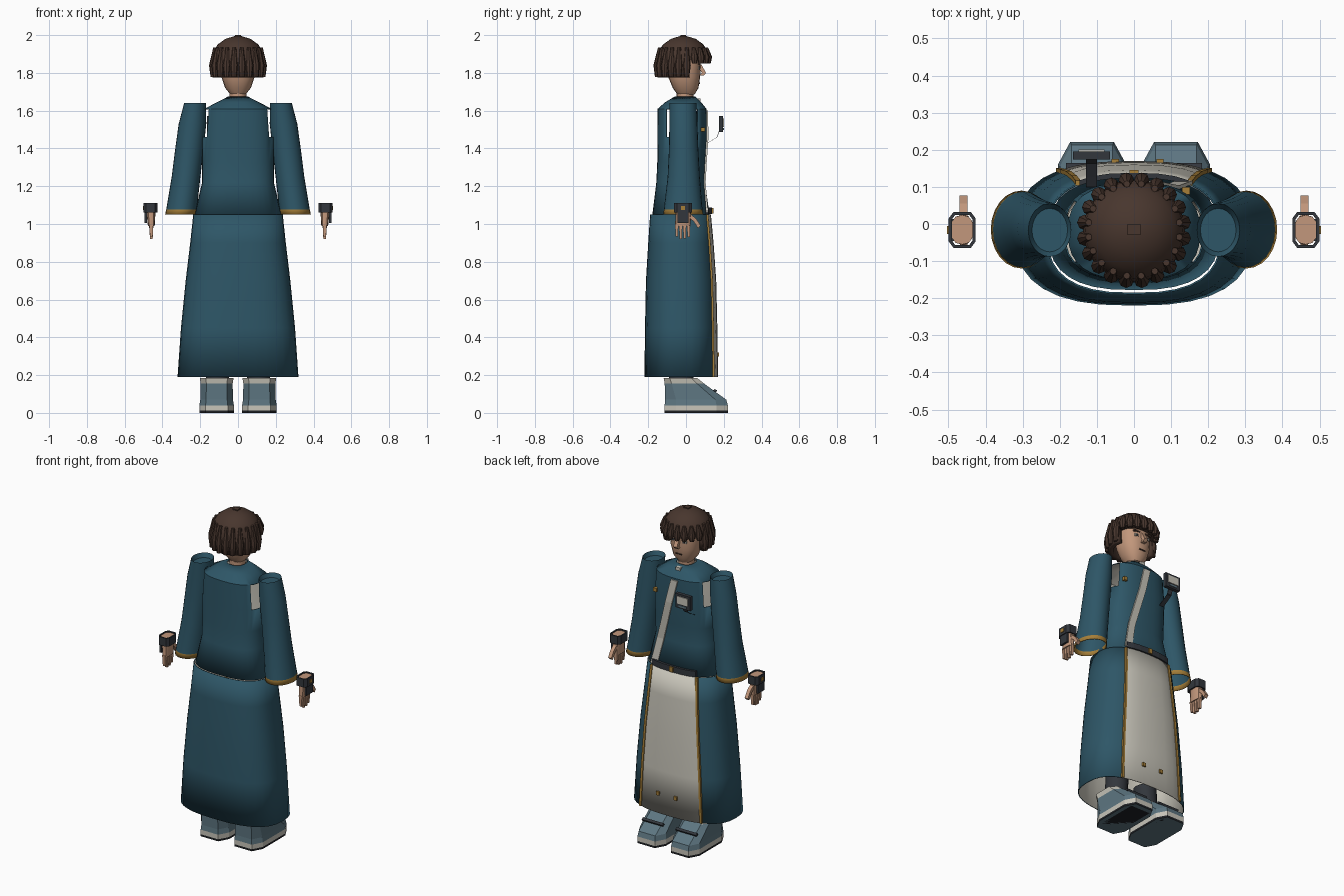
import bpy, bmesh, math
from mathutils import Vector

cube = bpy.data.objects.get("Cube")
if cube:
    bpy.data.objects.remove(cube, do_unlink=True)


def material(name, r, g, b):
    m = bpy.data.materials.new(name)
    m.use_nodes = True
    m.diffuse_color = (r, g, b, 1)
    m.node_tree.nodes["Principled BSDF"].inputs["Base Color"].default_value = (r, g, b, 1)
    return m


TEAL = material("teal cloth", .027, .093, .135)
HAIR = material("brown hair", .065, .037, .027)
SKIN = material("skin", .54, .31, .2)
CREAM = material("off white cloth", .58, .56, .49)
GOLD = material("gold trim", .38, .21, .04)
BOOT = material("grey blue boot", .11, .18, .22)
DARK = material("dark grey", .032, .037, .045)
SOLE = material("black sole", .013, .015, .018)


def finish(name, bm, mats, smooth=True, thick=0, lining=0):
    bmesh.ops.recalc_face_normals(bm, faces=bm.faces)
    mesh = bpy.data.meshes.new(name)
    bm.to_mesh(mesh)
    bm.free()
    ob = bpy.data.objects.new(name, mesh)
    bpy.context.collection.objects.link(ob)
    for m in mats:
        mesh.materials.append(m)
    if thick:
        mod = ob.modifiers.new("thickness", 'SOLIDIFY')
        mod.thickness = thick
        mod.offset = -1
        mod.material_offset = lining
    if smooth:
        bpy.ops.object.select_all(action='DESELECT')
        ob.select_set(True)
        bpy.context.view_layer.objects.active = ob
        bpy.ops.object.shade_smooth_by_angle(angle=math.radians(35))
    return ob


def ring_point(ring, t, p):
    # point on a rounded ring given as z, centre x, half width, back y, front y
    z, cx, rx, y0, y1 = ring
    def f(v):
        return math.copysign(abs(v) ** (2 / p), v)
    return Vector((cx + rx * f(math.cos(t)), (y0 + y1) / 2 + (y1 - y0) / 2 * f(math.sin(t)), z))


def loft(name, rings, mats, n=24, p=2.0, rot=0, pick=None, skip=None,
         caps=(True, True), side=1, **kw):
    bm = bmesh.new()
    rows = []
    for r in rings:
        pts = [ring_point(r, math.tau * (j + rot) / n, p) for j in range(n)]
        rows.append([bm.verts.new((v.x * side, v.y, v.z)) for v in pts])
    for i in range(len(rows) - 1):
        for j in range(n):
            if skip and skip(i, j):
                continue
            k = (j + 1) % n
            f = bm.faces.new((rows[i][j], rows[i][k], rows[i + 1][k], rows[i + 1][j]))
            f.material_index = pick(i, j) if pick else 0
    if caps[0]:
        bm.faces.new(rows[0][::-1])
    if caps[1]:
        bm.faces.new(rows[-1]).material_index = pick(len(rows) - 2, -1) if pick else 0
    return finish(name, bm, mats, **kw)


def box(name, loc, size, mat, taper=1):
    x, y, z = (s / 2 for s in size)
    bm = bmesh.new()
    bmesh.ops.create_cube(bm, size=1)
    for v in bm.verts:
        k = taper if v.co.z < 0 else 1
        v.co = Vector((v.co.x * 2 * x * k, v.co.y * 2 * y * k, v.co.z * 2 * z)) + Vector(loc)
    return finish(name, bm, [mat], smooth=False)


def ribbon(name, points, wide, deep, mat):
    # flat bar that follows a list of points
    w, d = Vector(wide) / 2, Vector(deep) / 2
    bm = bmesh.new()
    rows = [[bm.verts.new(Vector(q) + o) for o in (-w - d, w - d, w + d, d - w)] for q in points]
    for a, b in zip(rows, rows[1:]):
        for j in range(4):
            k = (j + 1) % 4
            bm.faces.new((a[j], a[k], b[k], b[j]))
    bm.faces.new(rows[0])
    bm.faces.new(rows[-1])
    return finish(name, bm, [mat], smooth=False)


# Skirt with a pale front panel, lining and gold edging
SEG, P = 32, 2.6
skirt = [(.19, 0, .32, -.22, .17), (.45, 0, .302, -.217, .166), (.7, 0, .277, -.212, .16),
         (.9, 0, .253, -.2, .146), (1.05, 0, .237, -.19, .132)]
loft("skirt", skirt, [TEAL, CREAM], SEG, P, pick=lambda i, j: int(5 <= j <= 10),
     caps=(False, False), thick=.005, lining=1)
for label, idx in (("left", 5), ("right", 11)):
    edge = [ring_point(r, math.tau * idx / SEG, P) for r in skirt]
    ribbon(label + "_panel_trim", edge, (.014, 0, 0), (0, .014, 0), GOLD)
for x in (.07, -.05):
    box("panel_button", (x, .169, .31), (.02, .012, .022), GOLD)

# Tunic with open armholes
tunic = [(1.05, 0, .23, -.178, .125), (1.22, 0, .19, -.157, .1), (1.33, 0, .19, -.152, .105),
         (1.46, 0, .19, -.152, .112), (1.61, 0, .178, -.15, .108), (1.645, 0, .11, -.11, .08),
         (1.675, 0, .052, -.06, .048)]
loft("tunic", tunic, [TEAL, CREAM], SEG, P, caps=(False, False), thick=.005, lining=1,
     skip=lambda i, j: i == 3 and (j + 3) % 16 < 6)

# Belt, sash and fastenings
belt = [ring_point(tunic[0], math.tau * j / SEG, P) + Vector((0, .006, .02)) for j in range(5, 12)]
ribbon("front_belt", belt, (0, 0, .035), (0, .014, 0), DARK)
box("belt_buckle", (0, .137, 1.07), (.024, .016, .03), GOLD)
ribbon("sash", [(.135, .112, 1.06), (.1, .099, 1.22), (.07, .105, 1.33), (.035, .114, 1.46),
                (0, .111, 1.6)], (.045, 0, 0), (0, .01, 0), CREAM)
box("collar_clasp", (0, .068, 1.655), (.03, .02, .02), CREAM)
box("chest_button", (.14, .09, 1.5), (.022, .02, .022), GOLD)

# Chest device on its bracket
ribbon("device_bracket", [(-.115, .1, 1.42), (-.115, .125, 1.435), (-.115, .165, 1.46),
                          (-.115, .178, 1.5)], (.03, 0, 0), (0, .004, .004), DARK)
box("device_body", (-.115, .185, 1.53), (.1, .022, .085), DARK)
box("device_screen", (-.115, .198, 1.537), (.07, .006, .045), CREAM)
box("device_keys", (-.115, .198, 1.502), (.05, .006, .01), BOOT)

# Neck and head
loft("neck", [(1.62, 0, .045, -.05, .04), (1.73, 0, .045, -.05, .04)], [SKIN], 16)
loft("head", [(1.685, 0, .04, -.045, .045), (1.72, 0, .068, -.07, .066),
              (1.78, 0, .088, -.095, .075), (1.85, 0, .093, -.1, .078),
              (1.92, 0, .085, -.09, .07)], [SKIN], 20, 2.3)
ribbon("nose", [(0, .07, 1.845), (0, .095, 1.8), (0, .082, 1.785)], (.024, 0, 0), (0, .022, 0), SKIN)
box("mouth", (0, .07, 1.745), (.038, .008, .006), HAIR)
for s in (1, -1):
    box("eye_white", (.036 * s, .068, 1.826), (.03, .009, .015), CREAM)
    box("iris", (.036 * s, .07, 1.826), (.013, .009, .015), DARK)
    box("eyebrow", (.038 * s, .07, 1.85), (.042, .016, .009), HAIR)

# Hair: crown cap, lower shell open at the face, ring of locks
loft("hair_cap", [(1.865, 0, .137, -.155, .12), (1.91, 0, .132, -.148, .115),
                  (1.95, 0, .108, -.122, .093), (1.98, 0, .067, -.08, .052),
                  (1.994, 0, .02, -.035, .005)], [HAIR], 24)
loft("hair_back", [(1.775, 0, .135, -.15, .12), (1.87, 0, .137, -.155, .12)], [HAIR], 24,
     skip=lambda i, j: 1 <= j <= 10, caps=(False, False), thick=.03)
box("hair_peak", (0, -.015, 1.992), (.034, .03, .016), HAIR)
LOCKS = 20
for i in range(LOCKS):
    t = math.tau * (i + .5) / LOCKS
    front = math.sin(t) > .3
    top, low = 1.935, 1.85 if front else 1.778
    x, y = .134 * math.cos(t), -.017 + .136 * math.sin(t)
    loft("hair_lock", [(low, x, .013, y - .013, y + .013),
                       (low * .6 + top * .4, x, .021, y - .021, y + .021),
                       (top, x * .92, .009, y * .92 - .009, y * .92 + .009)], [HAIR], 8)

for s, label in ((1, "left"), (-1, "right")):
    # Sleeve with gold hem and sunken shoulder cap
    loft(label + "_sleeve", [(1.05, .303, .083, -.12, .09), (1.077, .299, .081, -.117, .087),
                             (1.25, .275, .076, -.097, .073), (1.4, .257, .075, -.09, .065),
                             (1.53, .241, .073, -.088, .06), (1.64, .227, .058, -.088, .055),
                             (1.615, .227, .048, -.075, .042)],
         [TEAL, GOLD], 24, pick=lambda i, j: int(i == 0), caps=(False, True), side=s, thick=.004)

    # Wrist cuff, palm, fingers and thumb
    loft(label + "_cuff", [(1.06, .463, .038, -.066, .034), (1.11, .463, .038, -.066, .034)],
         [DARK], 8, 4, .5, caps=(False, False), side=s, smooth=False, thick=.009)
    box(label + "_cuff_plate", (.488 * s, -.016, 1.04), (.012, .06, .07), DARK)
    box(label + "_cuff_clasp", (.501 * s, -.016, 1.085), (.006, .022, .02), GOLD)
    loft(label + "_palm", [(.99, .459, .018, -.058, .024), (1.04, .46, .022, -.056, .026),
                           (1.105, .463, .03, -.055, .024)], [SKIN], 12, 2.6, side=s)
    for k, tip in enumerate((.935, .92, .922, .932)):
        y = -.049 + k * .021
        box(label + "_finger", (.459 * s, y, (tip + 1) / 2), (.021, .018, 1 - tip), SKIN, .7)
    ribbon(label + "_thumb", [(.459 * s, .012, 1.05), (.459 * s, .048, 1.02), (.459 * s, .07, .985)],
           (.022, 0, 0), (0, .014, .014), SKIN)

    # Boot with sole, pale welt and pale ankle band
    def boot_colour(i, j):
        if i == 4:
            return 0 if j == 1 else 2
        return (1, 2, 0, 0)[i]
    loft(label + "_boot", [(0, .113, .095, -.12, .228), (.012, .113, .095, -.12, .228),
                           (.04, .113, .095, -.12, .228), (.07, .113, .09, -.117, .22),
                           (.155, .113, .088, -.117, .1), (.185, .113, .093, -.122, .062)],
         [BOOT, SOLE, CREAM], 8, 4, .5, pick=boot_colour, side=s, smooth=False)
    box(label + "_sole", (.113 * s, .05, .002), (.13, .28, .004), SOLE)
    ribbon(label + "_boot_strap", [((.113 + a) * s, .155, .118) for a in (-.07, .07)],
           (0, .014, -.008), (0, .006, .01), DARK)
    loft(label + "_trouser_leg", [(.17, .11, .06, -.09, .04), (.3, .1, .065, -.09, .04)],
         [DARK], 12, side=s)
